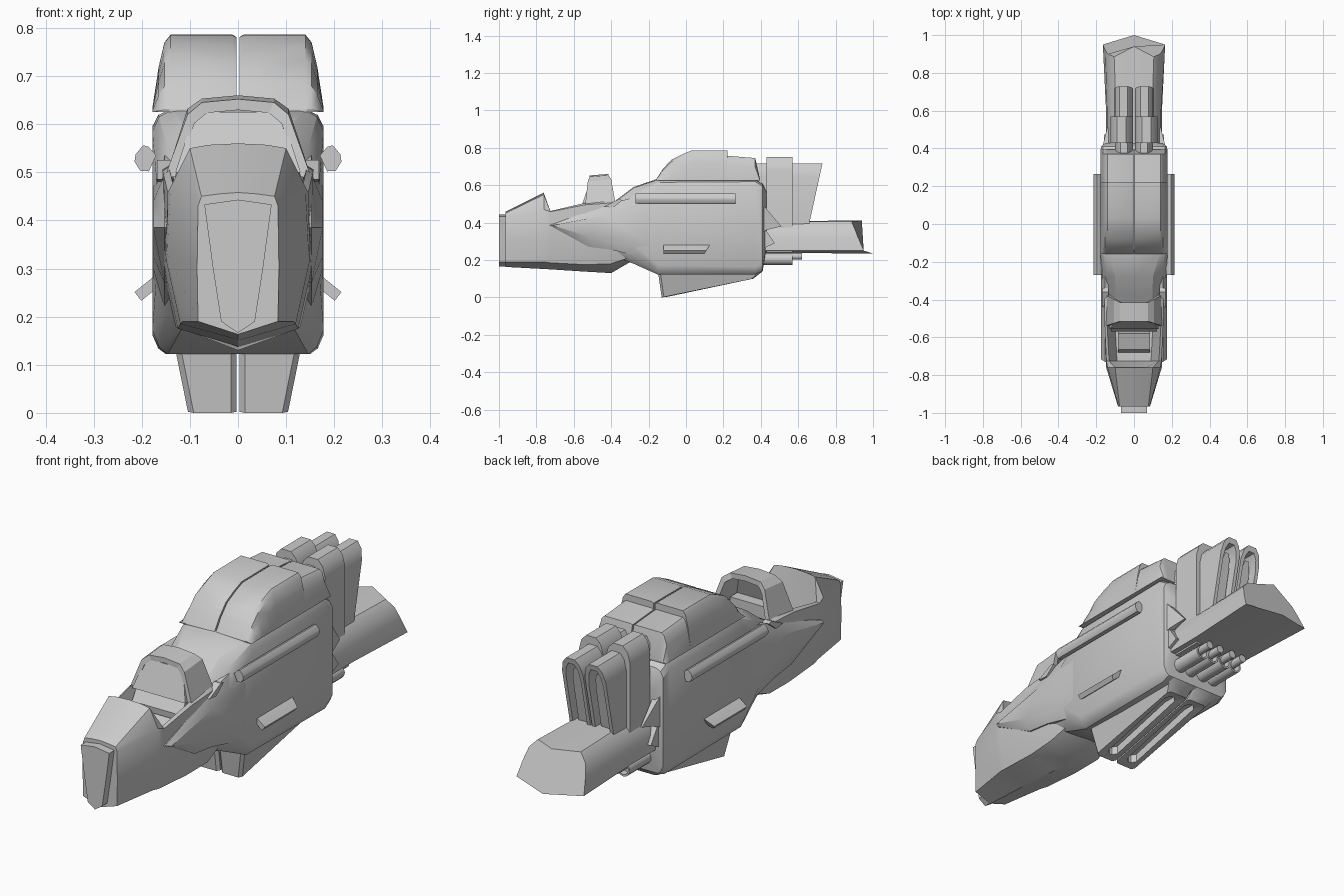
import bpy, bmesh, math

if "Cube" in bpy.data.objects:
    bpy.data.objects.remove(bpy.data.objects["Cube"])


def loft(name, rings, mirror=False, smooth=30):
    """Skin equal-length closed rings of 3D points, cap both ends."""
    bm = bmesh.new()
    vs = [[bm.verts.new(p) for p in r] for r in rings]
    n = len(vs[0])
    for a, b in zip(vs, vs[1:]):
        for i in range(n):
            j = (i + 1) % n
            bm.faces.new((a[i], a[j], b[j], b[i]))
    bm.faces.new(vs[0])
    bm.faces.new(vs[-1])
    bmesh.ops.recalc_face_normals(bm, faces=bm.faces)
    me = bpy.data.meshes.new(name)
    bm.to_mesh(me)
    bm.free()
    ob = bpy.data.objects.new(name, me)
    bpy.context.collection.objects.link(ob)
    if mirror:
        ob.modifiers.new("mirror", 'MIRROR')
    bpy.ops.object.select_all(action='DESELECT')
    ob.select_set(True)
    bpy.context.view_layer.objects.active = ob
    bpy.ops.object.shade_smooth_by_angle(angle=math.radians(smooth))
    return ob


def sym(y, half):
    """Full ring from a half section whose first and last points lie on x = 0."""
    return [(x, y, z) for x, z in half] + [(-x, y, z) for x, z in half[-2:0:-1]]


def along_y(sec, y):
    return [(x, y, z) for x, z in sec]


def along_x(prof, x):
    return [(x, y, z) for y, z in prof]


# Main hull, widening from the cockpit to a slab-sided block
def hull_ring(y, w, top, bot, sh, c):
    return sym(y, [(0, top), (w - c, top - .005), (w - c * .35, top - sh * .4), (w, top - sh),
                   (w, bot + sh), (w - c * .35, bot + sh * .3), (w - c * .8, bot), (0, bot)])

loft("hull", [hull_ring(-.46, .145, .47, .25, .09, .05), hull_ring(-.38, .158, .515, .22, .10, .06),
              hull_ring(-.28, .17, .59, .18, .10, .07), hull_ring(-.15, .178, .635, .122, .05, .04),
              hull_ring(.37, .178, .635, .122, .04, .035), hull_ring(.41, .175, .61, .14, .04, .035),
              hull_ring(.43, .15, .57, .27, .05, .05)])

# Nose and open cockpit tub
nose = [
    (-.965, [(0, .458), (.04, .455), (.076, .45), (.083, .43), (.085, .30), (.083, .19), (0, .163)]),
    (-.76, [(0, .56), (.06, .557), (.10, .55), (.14, .47), (.147, .33), (.115, .19), (0, .152)]),
    (-.725, [(0, .36), (.09, .36), (.132, .462), (.146, .458), (.15, .32), (.12, .185), (0, .150)]),
    (-.54, [(0, .36), (.10, .36), (.142, .505), (.155, .495), (.155, .31), (.125, .175), (0, .138)]),
    (-.40, [(0, .36), (.10, .36), (.142, .515), (.157, .505), (.157, .30), (.13, .18), (0, .13)]),
    (-.28, [(0, .36), (.10, .36), (.13, .50), (.15, .48), (.15, .33), (.12, .22), (0, .20)])]
loft("nose", [sym(y, h) for y, h in nose])

# Front plate
plate = [(0, .443), (.07, .433), (.052, .30), (.035, .19), (0, .166)]
loft("front_plate", [sym(-1, plate), sym(-.955, plate)], smooth=20)

# Canopy hoop with a slanted screen inside
hoop_front = [(-.54, .152, .49), (-.525, .105, .62), (-.515, .075, .645), (-.515, 0, .652)]
hoop_back = [(-.375, .15, .49), (-.40, .105, .632), (-.415, .075, .653), (-.415, 0, .66)]

def hoop_ring(f, b, k):
    inner = lambda p: (p[1] * .86, p[0], .49 + (p[2] - .49) * .86)
    r = [(f[1], f[0], f[2]), (b[1], b[0], b[2]), inner(b), inner(f)]
    return [(x * k, y, z) for x, y, z in r]

pairs = list(zip(hoop_front, hoop_back))
loft("canopy_hoop", [hoop_ring(f, b, 1) for f, b in pairs] +
     [hoop_ring(f, b, -1) for f, b in pairs[-2::-1]], smooth=15)
screen = [(-.13, .50), (-.09, .625), (.09, .625), (.13, .50)]
loft("screen", [[(x, -.555 + (z - .5) * .35, z) for x, z in screen],
                [(x, -.535 + (z - .5) * .35, z) for x, z in screen]])

# Cockpit console and seat step
for nm, w, prof in (("console", .12, [(-.56, .36), (-.57, .45), (-.53, .51), (-.48, .51), (-.48, .36)]),
                    ("seat_step", .085, [(-.68, .36), (-.665, .40), (-.58, .43), (-.56, .36)])):
    loft(nm, [along_x(prof, -w), along_x(prof, w)])

# Pointed cheek pods
pod_in = [(-.73, .385), (-.43, .495), (-.26, .54), (-.26, .22), (-.40, .255), (-.52, .27)]
pod_out = [(-.715, .385), (-.43, .44), (-.2, .47), (-.2, .28), (-.40, .30), (-.52, .325)]
loft("cheek_pod", [along_x(pod_in, .135), along_x(pod_in, .153), along_x(pod_out, .176)], True)
gill = [(-.44, .485), (-.36, .525), (-.34, .52), (-.39, .48)]
loft("cheek_gill", [along_x(gill, .135), along_x(gill, .168)], True)

# Top hump in two halves
def hump_ring(y, zt):
    h = (zt - .625) / .16
    sec = [(.003, 0), (.003, .97), (.012, 1), (.14, 1), (.153, .90), (.165, .58), (.178, .05), (.178, 0)]
    return [(x, y, .625 + t * .16 * h) for x, t in sec]

loft("top_hump", [hump_ring(y, z) for y, z in
     ((-.16, .63), (-.125, .685), (-.08, .735), (-.02, .765), (.03, .785), (.222, .786))], True)
loft("rear_hump", [hump_ring(y, z) for y, z in ((.222, .757), (.37, .745), (.395, .635))], True)

# Split keel with a long recessed slot in each half
def keel_ring(x0, x1, y0, y1, z0, z1, c):
    pts = [(x0, y0 + c), (x0 + c, y0), (x1 - c, y0), (x1, y0 + c),
           (x1, y1 - c), (x1 - c, y1), (x0 + c, y1), (x0, y1 - c)]
    return [(x, y, z0 + (z1 - z0) * (y - y0) / (y1 - y0)) for x, y in pts]

def keel_slot(k, d):
    return keel_ring(.003 + k, .104 - k, -.13 + k * 1.4, .36 - k * 1.4, d, .10 + d, .03 - k * .5)

loft("keel", [keel_ring(.003, .132, -.15, .41, .14, .14, .012),
              keel_ring(.003, .104, -.13, .36, 0, .10, .012),
              keel_slot(.026, .004), keel_slot(.028, .04)], True)

# Hand rails and foot rests on the flanks
rail = [(.170, .535), (.185, .502), (.203, .503), (.215, .522), (.213, .537), (.197, .556), (.186, .553)]
loft("side_rail", [along_y(rail, -.27), along_y(rail, .265)], True, 50)
peg = [(.165, .288), (.178, .281), (.215, .251), (.201, .233), (.165, .262)]
loft("foot_rest", [[(x, -.12, z) for x, z in peg],
                   [(x, .10 + (z - .235) * .6, z) for x, z in peg]], True)

# Arched stacks behind the hull
def arch(x0, x1, z0, z1):
    m, w = (x0 + x1) / 2, (x1 - x0) / 2
    return [(m - w, z0), (m - w, z1 - .07), (m - w * .8, z1 - .025), (m - w * .4, z1),
            (m + w * .4, z1), (m + w * .8, z1 - .025), (m + w, z1 - .07), (m + w, z0)]

def slant(sec, y, k):
    return [(x, y + (z - .40) * k, z) for x, z in sec]

loft("stack_link", [along_y(arch(.006, .10, .3, .715), .36), along_y(arch(.006, .10, .3, .715), .44)], True)
loft("front_stack", [along_y(arch(.006, .125, .24, .75), .43), along_y(arch(.006, .125, .24, .75), .57)], True)
outer, inner = arch(.004, .107, .38, .715), arch(.02, .091, .385, .69)
core = arch(.034, .077, .385, .66)
loft("rear_stack", [along_y(outer, .565), slant(outer, .66, .22),
                    slant(inner, .66, .22), slant(inner, .60, .1)], True)
loft("stack_core", [along_y(core, .58), slant(core, .64, .2)], True)

# Tail boom with a slanted chevron end
tail = [(0, .408), (.095, .405), (.125, .375), (.143, .32), (.148, .25), (0, .237)]
end = [(0, .94, .412), (.105, .885, .405), (.138, .90, .37), (.152, .92, .32), (.165, .95, .25), (0, 1, .235)]
loft("tail_boom", [sym(.40, tail), sym(.60, tail),
                   end + [(-x, y, z) for x, y, z in end[-2:0:-1]]], smooth=35)

# Exhaust pipes under the boom
def circle(cx, cz, r, n=12):
    return [(cx + r * math.cos(i * math.tau / n), cz + r * math.sin(i * math.tau / n)) for i in range(n)]

for i, cx in enumerate((.034, .092)):
    big, bore, small = circle(cx, .205, .032), circle(cx, .205, .024), circle(cx, .22, .018)
    loft(f"exhaust_{i}", [along_y(big, .38), along_y(big, .57), along_y(bore, .57), along_y(bore, .54)], True, 40)
    loft(f"exhaust_tip_{i}", [along_y(small, .53), along_y(small, .62)], True, 40)

# Small rear fins
fin = [(.39, .52), (.45, .45), (.51, .38), (.43, .36), (.40, .34)]
low = [(.40, .36), (.43, .355), (.475, .29), (.41, .26)]
loft("rear_fin", [along_x(fin, .135), [(y, a, b) for y, a, b in
     [(.172 - (a - .39) * .25, a, b) for a, b in fin]]], True)
loft("lower_fin", [along_x(low, .12), along_x(low, .16)], True)
